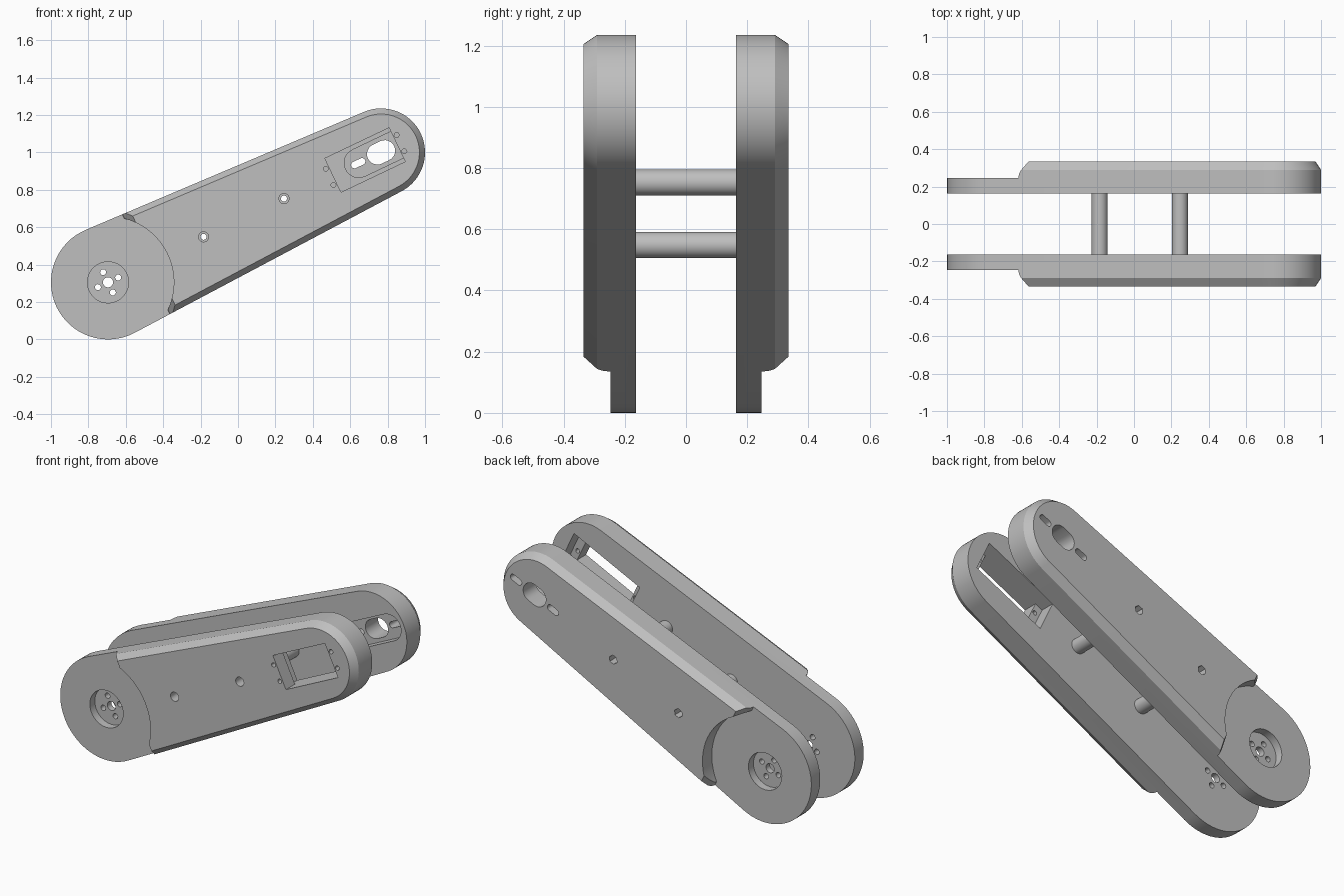
import bpy, bmesh, math

if "Cube" in bpy.data.objects:
    bpy.data.objects.remove(bpy.data.objects["Cube"], do_unlink=True)

# Arm layout: u runs along the arm from the hub, v across it, w outward
HUB_X, HUB_Z = -0.695, 0.305
ANGLE = math.atan2(0.695, 1.46)
LENGTH = 1.617
HUB_R, TIP_R = 0.305, 0.235
INNER, STEP, SHOULDER, OUTER = 0.163, 0.247, 0.29, 0.335
BOLTS = (0.566, 1.042)
WINDOW_U = 1.522
CA, SA = math.cos(ANGLE), math.sin(ANGLE)

grey = bpy.data.materials.new("plain_grey")
grey.use_nodes = True
grey.diffuse_color = (0.52, 0.52, 0.52, 1)
grey.node_tree.nodes["Principled BSDF"].inputs["Base Color"].default_value = (0.52, 0.52, 0.52, 1)


def outline(u, big, small, length, steps=32):
    """Two arcs joined by their tangent lines."""
    a = math.acos((big - small) / length)
    pts = []
    for i in range(steps + 1):
        t = -a + 2 * a * i / steps
        pts.append((u + length + small * math.cos(t), small * math.sin(t)))
    for i in range(steps + 1):
        t = a + (2 * math.pi - 2 * a) * i / steps
        pts.append((u + big * math.cos(t), big * math.sin(t)))
    return pts


def circle(u, v, r, n=24):
    return [(u + r * math.cos(2 * math.pi * i / n), v + r * math.sin(2 * math.pi * i / n))
            for i in range(n)]


def slot(u, length, r):
    return outline(u - length / 2 + r, r, r, length - 2 * r, 12)


def rect(u0, u1, v):
    return [(u0, -v), (u1, -v), (u1, v), (u0, v)]


def loft(name, side, layers):
    """Solid through a stack of (points, w) loops."""
    bm = bmesh.new()
    loops = [[bm.verts.new((HUB_X + u * CA - v * SA, side * w, HUB_Z + u * SA + v * CA))
              for u, v in pts] for pts, w in layers]
    n = len(loops[0])
    for a, b in zip(loops, loops[1:]):
        for i in range(n):
            j = (i + 1) % n
            bm.faces.new((a[i], a[j], b[j], b[i]))
    bm.faces.new(loops[0])
    bm.faces.new(loops[-1])
    bmesh.ops.recalc_face_normals(bm, faces=bm.faces)
    mesh = bpy.data.meshes.new(name)
    bm.to_mesh(mesh)
    bm.free()
    mesh.materials.append(grey)
    obj = bpy.data.objects.new(name, mesh)
    bpy.context.collection.objects.link(obj)
    return obj


def cut(obj, side, layers):
    cutter = loft("cutter", side, layers)
    cutter.hide_render = True
    mod = obj.modifiers.new("cut", "BOOLEAN")
    mod.operation, mod.solver, mod.object = "DIFFERENCE", "EXACT", cutter
    bpy.context.view_layer.objects.active = obj
    bpy.ops.object.modifier_apply(modifier=mod.name)
    bpy.data.objects.remove(cutter, do_unlink=True)


def drill(obj, side, pts, w0=0.1, w1=0.4):
    cut(obj, side, [(pts, w0), (pts, w1)])


def finish(obj):
    bpy.ops.object.select_all(action="DESELECT")
    obj.select_set(True)
    bpy.context.view_layer.objects.active = obj
    bpy.ops.object.shade_smooth_by_angle(angle=math.radians(20))


def side_plate(name, side, bolt_sides):
    # Chamfered body
    full = outline(0, HUB_R, TIP_R, LENGTH)
    inset = outline(0, HUB_R - 0.03, TIP_R - 0.03, LENGTH)
    plate = loft(name, side, [(full, INNER), (full, SHOULDER), (inset, OUTER)])
    # Thin hub end: straight sloped shoulder, then a round clearance
    cut(plate, side, [(rect(-1, 0.225, 1), STEP), (rect(-1, 0.23, 1), 0.27),
                      (rect(-1, 0.275, 1), OUTER + 0.005)])
    drill(plate, side, circle(0, 0, 0.352, 64), STEP)
    # Hub recess and its bolt circle
    drill(plate, side, circle(0, 0, 0.11, 40), 0.2)
    drill(plate, side, circle(0, 0, 0.027))
    for k in range(4):
        t = k * math.pi / 2
        drill(plate, side, circle(0.06 * math.cos(t), 0.06 * math.sin(t), 0.016, 16))
    # Bolt holes with counterbores
    for u in BOLTS:
        drill(plate, side, circle(u, 0, 0.016, 16))
        drill(plate, side, circle(u, 0, 0.027, bolt_sides), 0.22)
    return plate


# Front plate: motor window, inner pocket and screw holes
front = side_plate("front_plate", -1, 24)
drill(front, -1, rect(WINDOW_U - 0.19, WINDOW_U + 0.19, 0.1))
drill(front, -1, rect(WINDOW_U - 0.24, WINDOW_U + 0.24, 0.1), 0.1, 0.25)
for du in (-0.21, 0.21):
    for v in (-0.048, 0.048):
        drill(front, -1, circle(WINDOW_U + du, v, 0.013, 16))
finish(front)

# Back plate: inner horn pocket, centre opening and two slots
back = side_plate("back_plate", 1, 6)
drill(back, 1, slot(LENGTH, 0.42, 0.078), 0.1, 0.215)
drill(back, 1, slot(LENGTH, 0.155, 0.056))
for du in (-0.135, 0.135):
    drill(back, 1, slot(LENGTH + du, 0.08, 0.018))
finish(back)

# Hollow spacers between the plates
for name, u in zip(("lower_spacer", "upper_spacer"), BOLTS):
    ring = circle(u, 0, 0.043, 32)
    spacer = loft(name, 1, [(ring, -INNER), (ring, INNER)])
    drill(spacer, 1, circle(u, 0, 0.016, 16), -0.3, 0.3)
    finish(spacer)
